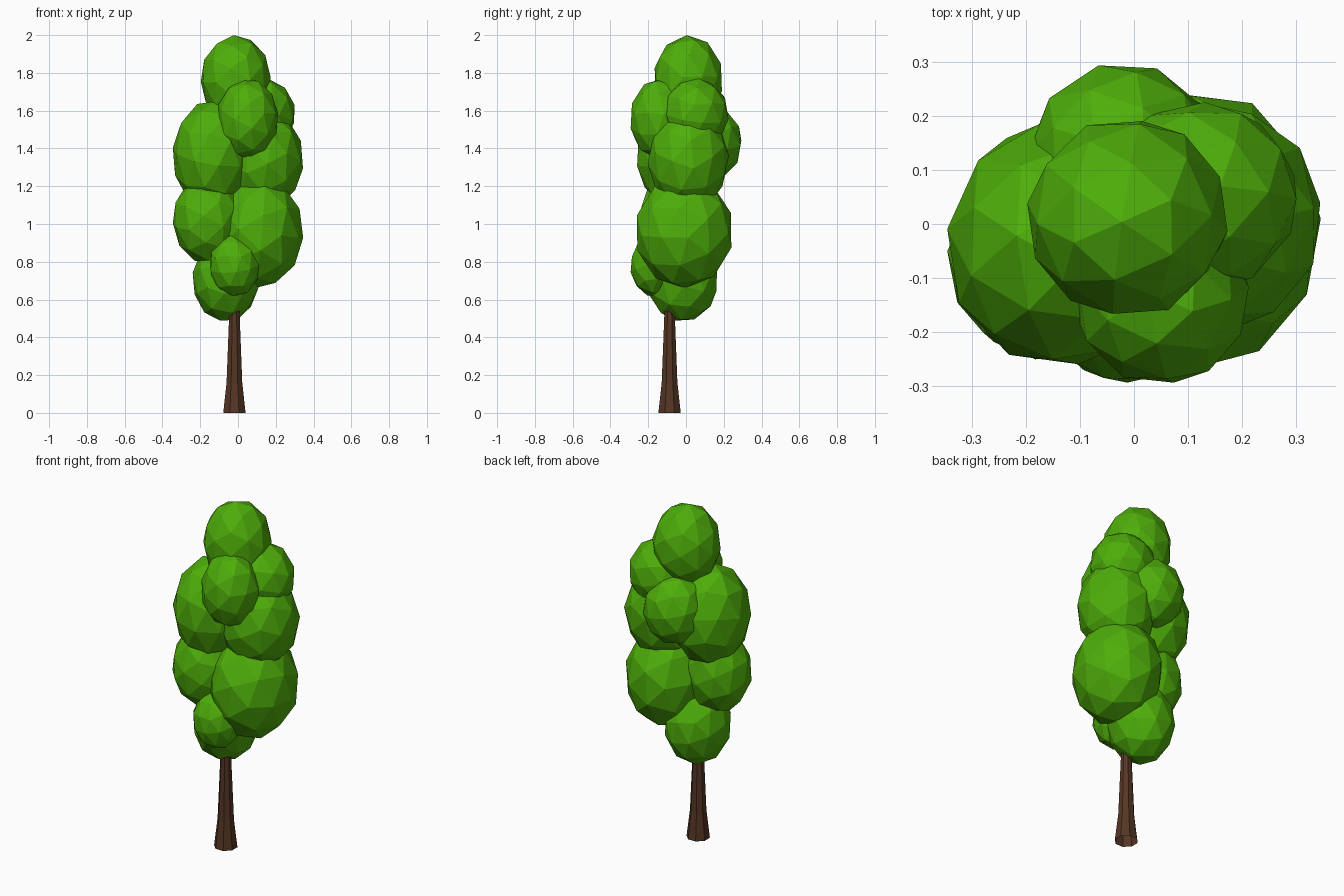
import bpy, bmesh, math, random
from mathutils import Euler, Vector

if "Cube" in bpy.data.objects:
    bpy.data.objects.remove(bpy.data.objects["Cube"])

random.seed(4)


def material(name, rgb):
    m = bpy.data.materials.new(name)
    m.diffuse_color = (*rgb, 1)
    m.use_nodes = True
    m.node_tree.nodes["Principled BSDF"].inputs["Base Color"].default_value = m.diffuse_color
    return m


LEAF = material("leaf green", (0.076, 0.42, 0.003))
BARK = material("bark brown", (0.09, 0.036, 0.017))


def add_object(name, bm, mat):
    bmesh.ops.recalc_face_normals(bm, faces=bm.faces)
    me = bpy.data.meshes.new(name)
    bm.to_mesh(me)
    bm.free()
    me.materials.append(mat)
    bpy.context.collection.objects.link(bpy.data.objects.new(name, me))


def leaf_clump(name, centre, size):
    """Flat-faced icosphere, turned at random, fitted exactly to centre +- size."""
    bm = bmesh.new()
    bmesh.ops.create_icosphere(bm, subdivisions=2, radius=1)
    turn = Euler([random.uniform(0, math.tau) for _ in range(3)]).to_matrix()
    for v in bm.verts:
        v.co = turn @ v.co
    top = [max(v.co[i] for v in bm.verts) for i in range(3)]
    for v in bm.verts:
        v.co = Vector([centre[i] + v.co[i] / top[i] * size[i] for i in range(3)])
    add_object(name, bm, LEAF)


# Crown: overlapping clumps, (centre), (half sizes)
clumps = {
    "crown_top": ((-0.012, 0.012, 1.765), (0.185, 0.178, 0.235)),
    "crown_upper_front": ((0.05, -0.135, 1.555), (0.162, 0.158, 0.215)),
    "crown_upper_right": ((0.12, 0.05, 1.58), (0.18, 0.175, 0.19)),
    "crown_middle_right": ((0.132, 0.012, 1.34), (0.212, 0.215, 0.26)),
    "crown_middle_left": ((-0.138, -0.037, 1.365), (0.207, 0.222, 0.285)),
    "crown_middle_back": ((-0.02, 0.12, 1.43), (0.175, 0.173, 0.20)),
    "crown_lower_right": ((0.11, -0.01, 0.96), (0.235, 0.25, 0.30)),
    "crown_lower_left": ((-0.16, -0.07, 1.025), (0.185, 0.18, 0.23)),
    "crown_bottom": ((-0.065, -0.018, 0.705), (0.175, 0.182, 0.217)),
    "crown_bottom_front": ((-0.018, -0.165, 0.78), (0.13, 0.128, 0.162)),
}
for name, (centre, size) in clumps.items():
    leaf_clump(name, centre, size)

# Trunk: eight-sided flared column running up into the crown
bm = bmesh.new()
SIDES = 8
rings = []
for r, z in ((0.064, 0), (0.045, 0.16), (0.03, 0.52), (0.022, 0.8)):
    rings.append([bm.verts.new((-0.019 + r * math.cos(math.tau * (k + 0.5) / SIDES),
                                -0.087 + r * math.sin(math.tau * (k + 0.5) / SIDES), z))
                  for k in range(SIDES)])
for lo, hi in zip(rings, rings[1:]):
    for k in range(SIDES):
        j = (k + 1) % SIDES
        bm.faces.new((lo[k], lo[j], hi[j], hi[k]))
bm.faces.new(rings[-1])
add_object("trunk", bm, BARK)
